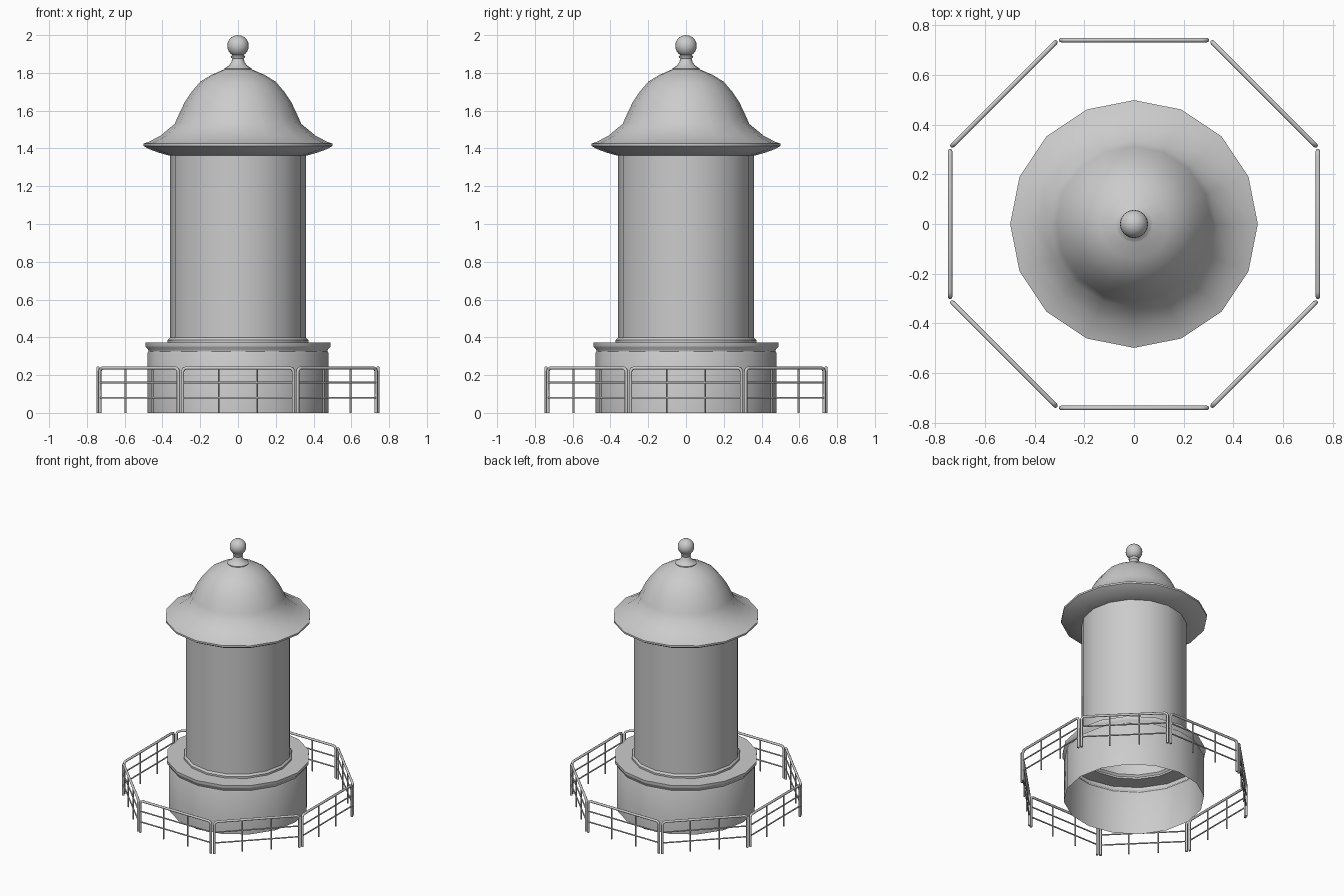
import bpy, bmesh
from math import cos, sin, pi, radians

if "Cube" in bpy.data.objects:
    bpy.data.objects.remove(bpy.data.objects["Cube"])

SIDES = 16


def finish(ob, angle=35):
    bpy.ops.object.select_all(action='DESELECT')
    ob.select_set(True)
    bpy.context.view_layer.objects.active = ob
    bpy.ops.object.shade_smooth_by_angle(angle=radians(angle))


def lathe(name, profile, angle=35):
    """Revolve (radius, z) points, listed bottom to top, around z."""
    bm = bmesh.new()
    rings = []
    for r, z in profile:
        if r == 0:
            rings.append([bm.verts.new((0, 0, z))] * SIDES)
        else:
            rings.append([bm.verts.new((r * cos(2 * pi * i / SIDES), r * sin(2 * pi * i / SIDES), z))
                          for i in range(SIDES)])
    for a, b in zip(rings, rings[1:]):
        for i in range(SIDES):
            j = (i + 1) % SIDES
            quad = list(dict.fromkeys((a[i], a[j], b[j], b[i])))
            bm.faces.new(quad)
    me = bpy.data.meshes.new(name)
    bm.to_mesh(me)
    bm.free()
    ob = bpy.data.objects.new(name, me)
    bpy.context.collection.objects.link(ob)
    finish(ob, angle)
    return ob


# Open-bottomed base drum with cornice and ledge
lathe("base", [(.478, 0), (.478, .318), (.474, .326), (.476, .336), (.488, .348),
               (.49, .355), (.49, .372), (.372, .372)])

# Tower wall with small foot collar
lathe("tower_wall", [(.372, .372), (.372, .385), (.36, .398), (.36, 1.363)])

# Bell-shaped roof with flared eave
lathe("roof", [(.36, 1.363), (.368, 1.363), (.42, 1.378), (.47, 1.396), (.499, 1.413), (.499, 1.426),
               (.47, 1.436), (.41, 1.468), (.335, 1.53), (.312, 1.583), (.282, 1.645),
               (.245, 1.7), (.2, 1.753), (.14, 1.79), (.07, 1.82)], 40)

# Finial: flared foot, neck ring and ball
lathe("finial_foot", [(.072, 1.815), (.072, 1.824), (.05, 1.838), (.036, 1.855), (.03, 1.875),
                      (.036, 1.882), (.036, 1.89), (.028, 1.896), (.028, 1.91)], 50)
R = .057
ball = [(R * sin(pi * k / 12), 1.943 - R * cos(pi * k / 12)) for k in range(1, 12)]
lathe("finial_ball", [(0, 1.943 - R)] + ball + [(0, 2.0)], 60)


# Railing panel: bent tube frame plus thin bars
W, H, T, C = .294, .238, .009, .02
D = .741
frame = [(-W, 0), (-W, H - C), (-W + C * .3, H - C * .3), (-W + C, H),
         (W - C, H), (W - C * .3, H - C * .3), (W, H - C), (W, 0)]
bars = [[(-W, z), (W, z)] for z in (.08, .16)] + [[(x, 0), (x, H)] for x in (-.1, .1)]

cu = bpy.data.curves.new("railing_curve", 'CURVE')
cu.dimensions = '3D'
cu.bevel_depth = T
cu.bevel_resolution = 2
cu.use_fill_caps = True
for path, scale in [(frame, 1)] + [(b, .55) for b in bars]:
    sp = cu.splines.new('POLY')
    sp.points.add(len(path) - 1)
    for p, (x, z) in zip(sp.points, path):
        p.co = (x, -D, z, 1)
        p.radius = scale
panel = bpy.data.objects.new("railing_panel", cu)
bpy.context.collection.objects.link(panel)
bpy.ops.object.select_all(action='DESELECT')
panel.select_set(True)
bpy.context.view_layer.objects.active = panel
bpy.ops.object.convert(target='MESH')
panel = bpy.context.view_layer.objects.active
finish(panel, 50)

# Eight panels around the tower
for k in range(1, 8):
    ob = panel.copy()
    ob.name = f"railing_panel_{k + 1}"
    ob.rotation_euler.z = k * pi / 4
    bpy.context.collection.objects.link(ob)
